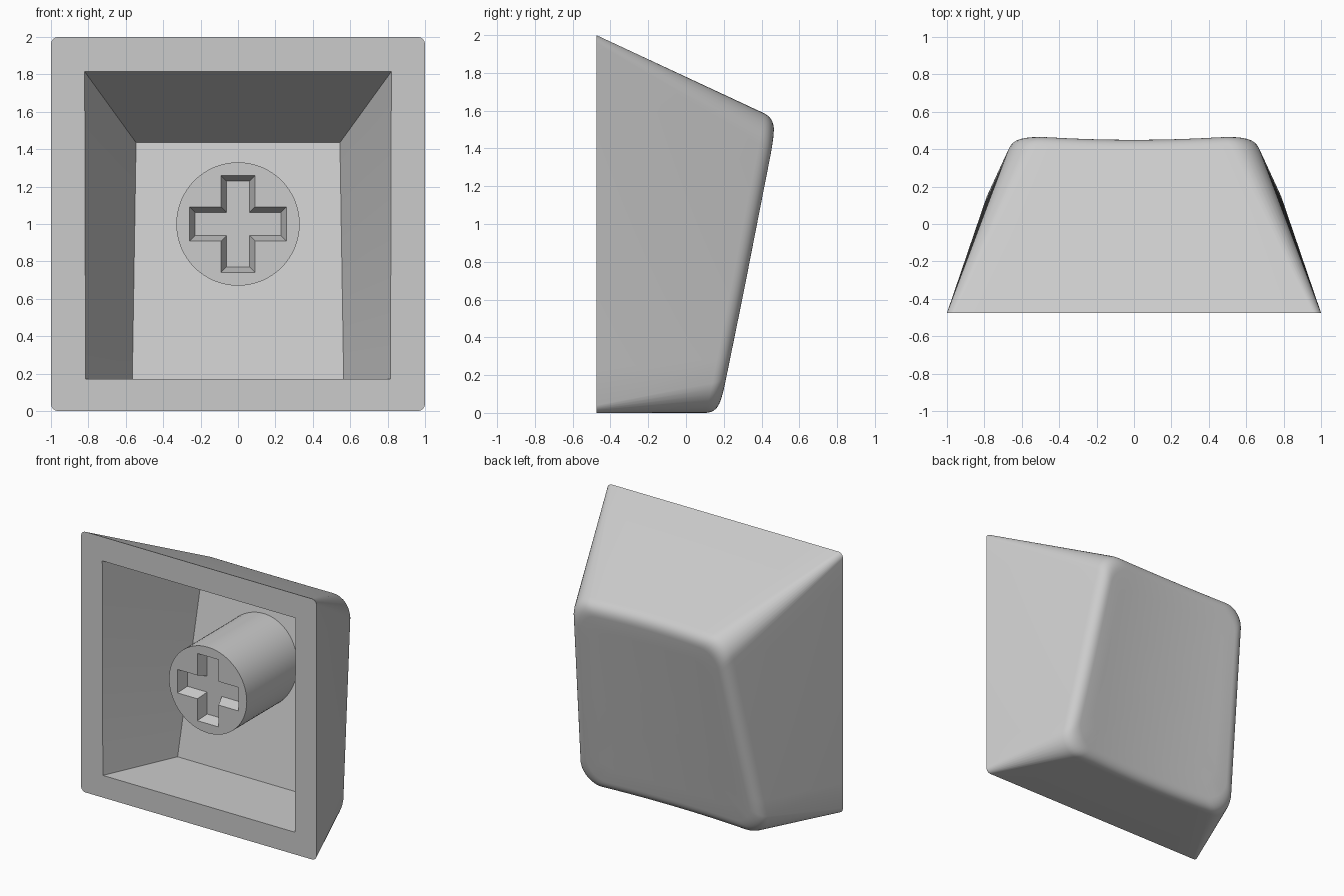
import bpy, bmesh
from math import cos, sin, pi
from mathutils import Vector

cube = bpy.data.objects.get("Cube")
if cube:
    bpy.data.objects.remove(cube, do_unlink=True)

OPEN_Y = -0.475   # plane of the open rim
DISH = 0.03       # depth of the scooped face

grey = bpy.data.materials.new("light_grey")
grey.use_nodes = True
colour = (0.6, 0.6, 0.6, 1)
grey.diffuse_color = colour
grey.node_tree.nodes["Principled BSDF"].inputs["Base Color"].default_value = colour


def face_plane(z):
    return 0.175 + 0.204 * z


def dish_drop(x):
    return DISH * (min(abs(x) / 0.65, 1) ** 2 - 1)


def floor_plane(z):
    return 0.04 + 0.204 * z


def outline(top_half, low_half, z0, z1, r, plane, arc=8, side=10):
    """Rounded trapezoid in x and z, with y taken from a plane."""
    corners = [(1, 1, top_half, z1), (-1, 1, top_half, z1),
               (-1, -1, low_half, z0), (1, -1, low_half, z0)]
    arcs = []
    for k, (sx, sz, half, z) in enumerate(corners):
        cx, cz = sx * (half - r), z - sz * r
        angles = [(k + i / arc) * pi / 2 for i in range(arc + 1)]
        arcs.append([(cx + r * cos(a), cz + r * sin(a)) for a in angles])
    pts = []
    for k, points in enumerate(arcs):
        pts += points
        a, b = Vector(points[-1]), Vector(arcs[(k + 1) % 4][0])
        pts += [tuple(a.lerp(b, i / side)) for i in range(1, side)]
    return [Vector((x, plane(z), z)) for x, z in pts]


def add_ring(bm, pts):
    return [bm.verts.new(p) for p in pts]


def bridge(bm, a, b):
    n = len(a)
    for i in range(n):
        j = (i + 1) % n
        bm.faces.new((a[i], a[j], b[j], b[i]))


def finish(bm, name):
    bmesh.ops.remove_doubles(bm, verts=bm.verts, dist=1e-5)
    bmesh.ops.recalc_face_normals(bm, faces=bm.faces)
    mesh = bpy.data.meshes.new(name)
    bm.to_mesh(mesh)
    bm.free()
    mesh.materials.append(grey)
    obj = bpy.data.objects.new(name, mesh)
    bpy.context.collection.objects.link(obj)
    bpy.ops.object.select_all(action='DESELECT')
    obj.select_set(True)
    bpy.context.view_layer.objects.active = obj
    bpy.ops.object.shade_smooth_by_angle(angle=pi / 6)
    return obj


# Key shell: inner floor, inner walls, rim, outer walls, rounded edge, dished face
def rim_plane(z):
    return OPEN_Y


base = outline(1, 1, 0, 2, 0.04, rim_plane)
top = outline(0.65, 0.766, 0, 1.55, 0.17, face_plane)
middle = Vector((0, 0, 0.775))


def on_dish(p, scale):
    q = middle + (p - middle) * scale
    q.y = face_plane(q.z) + dish_drop(q.x)
    return q


walls, edges, insets = [], [], []
for b, t in zip(base, top):
    height = t.y - b.y
    f = 1 + dish_drop(t.x) / height
    edges.append(b.lerp(t, f))
    walls.append(b.lerp(t, f - 0.07 / height))
    insets.append(on_dish(edges[-1], 0.9))

rings = [outline(0.545, 0.565, 0.17, 1.435, 0, floor_plane),
         outline(0.82, 0.815, 0.17, 1.815, 0, rim_plane),
         base]
steps = 8
for i in range(steps + 1):
    u = i / steps
    rings.append([w * (1 - u) ** 2 + e * 2 * u * (1 - u) + p * u ** 2
                  for w, e, p in zip(walls, edges, insets)])
for scale in (0.75, 0.6, 0.45, 0.3, 0.15):
    rings.append([on_dish(e, scale) for e in edges])

bm = bmesh.new()
loops = [add_ring(bm, r) for r in rings]
for a, b in zip(loops, loops[1:]):
    bridge(bm, a, b)
bm.faces.new(loops[0])
bm.faces.new(loops[-1])
finish(bm, "key_shell")

# Round stem with a tapered cross socket
STEM_Y = -0.365


def cross(width, length, y):
    pts = []
    for k in range(4):
        c, s = cos(k * pi / 2), sin(k * pi / 2)
        for x, z in ((length, -width), (length, width), (width, width)):
            pts.append((x * c - z * s, y, 1 + x * s + z * c))
    return pts


bm = bmesh.new()
circle = [(0.33 * cos(i * pi / 32), 1 + 0.33 * sin(i * pi / 32)) for i in range(64)]
end = add_ring(bm, [(x, STEM_Y, z) for x, z in circle])
root = add_ring(bm, [(x, floor_plane(z) + 0.01, z) for x, z in circle])
mouth = add_ring(bm, cross(0.09, 0.258, STEM_Y))
socket = add_ring(bm, cross(0.062, 0.23, STEM_Y + 0.08))
bridge(bm, end, root)
bridge(bm, mouth, socket)
bm.faces.new(root)
bm.faces.new(socket)
loop_edges = [bm.edges.get((r[i - 1], r[i])) for r in (end, mouth) for i in range(len(r))]
bmesh.ops.triangle_fill(bm, edges=loop_edges, use_beauty=True, normal=(0, -1, 0))
finish(bm, "stem")
